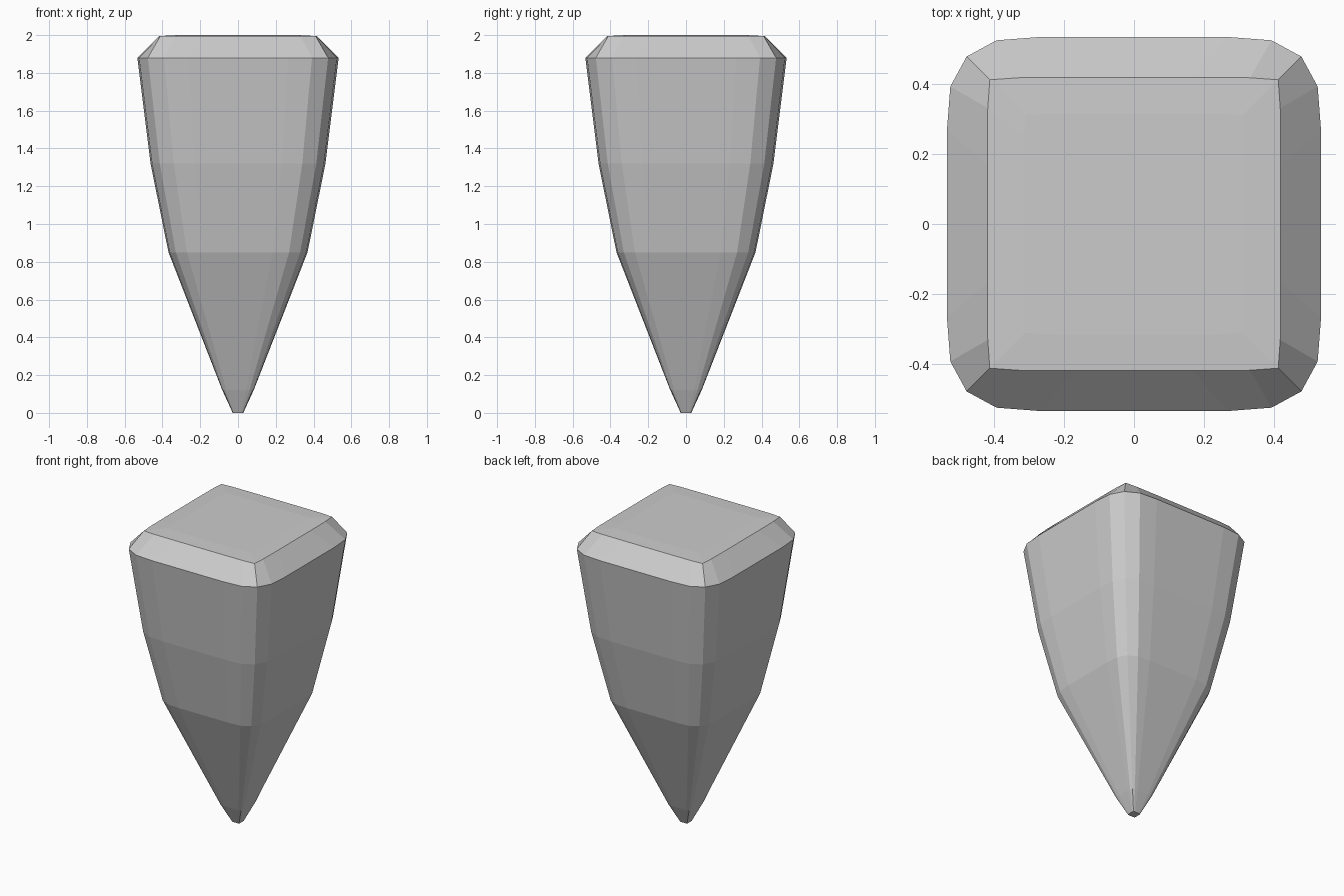
import bpy, bmesh
from mathutils import Matrix
from math import radians

if "Cube" in bpy.data.objects:
    bpy.data.objects.remove(bpy.data.objects["Cube"])

# Rounded-square corner profiles (unit half-width), one quarter each
SOFT = [(1, .5), (.982, .735), (.895, .895), (.735, .982), (.5, 1)]
TIP = [(1, .5), (.98, .735), (.92, .92), (.735, .98), (.5, 1)]
CRISP = [(1, .4), (.997, .79), (.983, .983), (.79, .997), (.4, 1)]

# (height, half width, corner profile) from tip to top
RINGS = [(0, .028, TIP), (.12, .083, TIP), (.85, .368, SOFT),
         (1.32, .463, SOFT), (1.88, .533, SOFT), (1.995, .418, CRISP),
         (2, .315, CRISP)]


def add_ring(bm, z, half, corner):
    ring = []
    for q in range(4):
        turn = Matrix.Rotation(radians(90 * q), 4, 'Z')
        for x, y in corner:
            ring.append(bm.verts.new(turn @ Matrix.Translation((x * half, y * half, z)).translation))
    return ring


# Tapered peg: loft through the rings, then cap both ends
bm = bmesh.new()
rings = [add_ring(bm, *r) for r in RINGS]
for low, high in zip(rings, rings[1:]):
    n = len(low)
    for i in range(n):
        j = (i + 1) % n
        bm.faces.new((low[i], low[j], high[j], high[i]))
bm.faces.new(rings[0][::-1])
bm.faces.new(rings[-1])
bmesh.ops.recalc_face_normals(bm, faces=bm.faces)

mesh = bpy.data.meshes.new("tapered_peg")
bm.to_mesh(mesh)
bm.free()
bpy.context.collection.objects.link(bpy.data.objects.new("tapered_peg", mesh))
